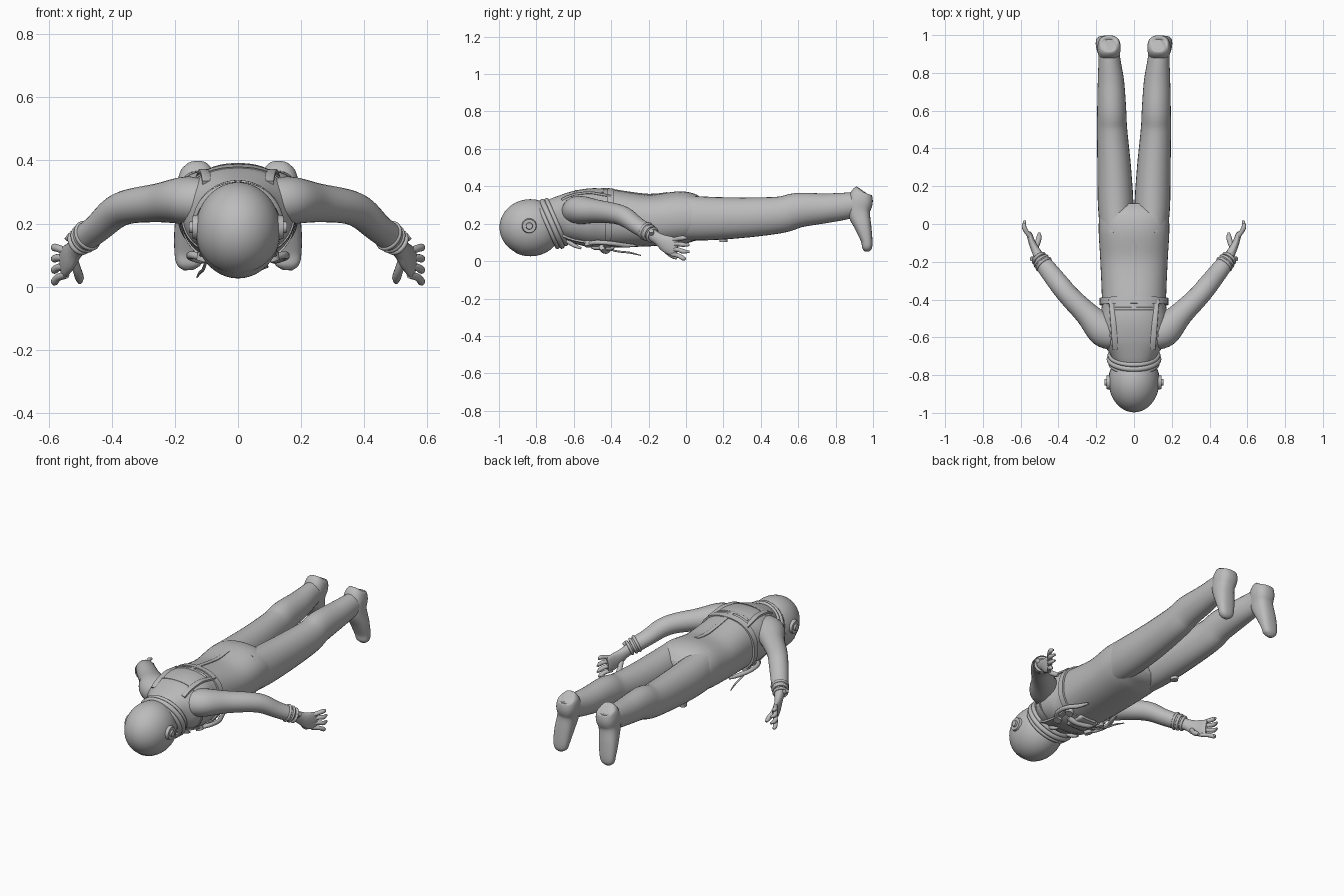
import bpy, bmesh, math
from mathutils import Vector, Matrix

if "Cube" in bpy.data.objects:
    bpy.data.objects.remove(bpy.data.objects["Cube"])

X, Z = Vector((1, 0, 0)), Vector((0, 0, 1))
grey = bpy.data.materials.new("suit grey")
grey.diffuse_color = (0.5, 0.5, 0.5, 1)
grey.use_nodes = True
grey.node_tree.nodes["Principled BSDF"].inputs["Base Color"].default_value = grey.diffuse_color


def finish(name, bm, mirror=False, angle=50):
    bmesh.ops.recalc_face_normals(bm, faces=bm.faces)
    me = bpy.data.meshes.new(name)
    bm.to_mesh(me)
    bm.free()
    me.materials.append(grey)
    ob = bpy.data.objects.new(name, me)
    bpy.context.collection.objects.link(ob)
    if mirror:
        ob.modifiers.new("mirror", 'MIRROR').use_mirror_merge = False
    bpy.ops.object.select_all(action='DESELECT')
    ob.select_set(True)
    bpy.context.view_layer.objects.active = ob
    bpy.ops.object.shade_smooth_by_angle(angle=math.radians(angle))
    return ob


def spline(st, sub):
    """Catmull-Rom interpolation of any equal-length tuples."""
    out = []
    for i in range(len(st) - 1):
        a, b, c, d = st[max(i - 1, 0)], st[i], st[i + 1], st[min(i + 2, len(st) - 1)]
        for k in range(sub):
            t = k / sub
            out.append(tuple(q + 0.5 * t * (r - p + t * (2 * p - 5 * q + 4 * r - s + t * (3 * (q - r) + s - p)))
                             for p, q, r, s in zip(a, b, c, d)))
    return out + [tuple(st[-1])]


def loft(name, st, ref=X, n=28, e=2.0, sub=5, mirror=False):
    """Skin superellipse rings: stations are (x, y, z, half width, half height)."""
    pts = spline(st, sub)
    bm = bmesh.new()
    rings = []
    for i, s in enumerate(pts):
        t = (Vector(pts[min(i + 1, len(pts) - 1)][:3]) - Vector(pts[max(i - 1, 0)][:3])).normalized()
        u = (ref - t * ref.dot(t)).normalized()
        v = t.cross(u)
        ring = []
        for k in range(n):
            c, w = math.cos(2 * math.pi * k / n), math.sin(2 * math.pi * k / n)
            c = math.copysign(abs(c) ** (2 / e), c)
            w = math.copysign(abs(w) ** (2 / e), w)
            ring.append(bm.verts.new(Vector(s[:3]) + u * c * s[3] + v * w * s[4]))
        rings.append(ring)
    for a, b in zip(rings, rings[1:]):
        for k in range(n):
            bm.faces.new((a[k], a[(k + 1) % n], b[(k + 1) % n], b[k]))
    bm.faces.new(rings[0])
    bm.faces.new(rings[-1])
    return finish(name, bm, mirror)


def tube(name, pts, r, mirror=False, ref=X, tip=0.5):
    """Round tube with softened ends."""
    st = [(*p, r, r) for p in pts]
    st[-1] = (*pts[-1], r * tip, r * tip)
    return loft(name, st, ref, 12, 2, 4, mirror)


def ring(name, loc, axis, big, small, mirror=False):
    """Torus around an axis."""
    rot = Vector(axis).to_track_quat('Z', 'Y')
    pts = []
    bm = bmesh.new()
    for i in range(40):
        a = 2 * math.pi * i / 40
        row = []
        for j in range(10):
            b = 2 * math.pi * j / 10
            d = big + small * math.cos(b)
            row.append(bm.verts.new(Vector(loc) + rot @ Vector((d * math.cos(a), d * math.sin(a), small * math.sin(b)))))
        pts.append(row)
    for i in range(40):
        for j in range(10):
            bm.faces.new((pts[i][j], pts[(i + 1) % 40][j], pts[(i + 1) % 40][(j + 1) % 10], pts[i][(j + 1) % 10]))
    return finish(name, bm, mirror)


def disc(name, loc, axis, r, depth, mirror=False):
    bm = bmesh.new()
    m = Matrix.Translation(loc) @ Vector(axis).to_track_quat('Z', 'Y').to_matrix().to_4x4()
    bmesh.ops.create_cone(bm, cap_ends=True, segments=28, radius1=r, radius2=r * 0.85, depth=depth, matrix=m)
    return finish(name, bm, mirror, 35)


# Torso and pelvis
E = 2.3
torso = [(0, -.76, .215, .09, .09), (0, -.69, .232, .125, .11), (0, -.62, .235, .17, .135),
         (0, -.52, .233, .182, .156), (0, -.42, .228, .17, .156), (0, -.2, .217, .178, .138),
         (0, -.02, .232, .187, .141), (0, .07, .228, .172, .115), (0, .11, .228, .09, .08)]
loft("torso", torso, n=48, e=E, sub=6)
fine = spline(torso, 20)


def surf(x, y, side):
    """Point on the back (+1) or chest (-1) of the torso."""
    s = min(fine, key=lambda q: abs(q[1] - y))
    return (x, y, s[2] + side * s[4] * max(0, 1 - abs(x / s[3]) ** E) ** (1 / E))


# Waistband and bib hem wrapped around the torso
for nm, y0, y1, g in (("waistband", -.43, -.385, .012), ("chest_band", -.60, -.585, .005)):
    rows = [s for s in fine if y0 <= s[1] <= y1]
    loft(nm, [(*s[:3], s[3] + g, s[4] + g * .5) for s in rows], n=48, e=E, sub=1)

# Shoulder straps and the central seam strip
for nm, side in (("back_strap", 1), ("front_strap", -1)):
    path = [surf(.118 - .02 * i / 8, -.40 - .033 * i, side) for i in range(9)]
    loft(nm, [(*p, .016, .007) for p in path], n=12, e=4, sub=2, mirror=True)
loft("back_seam", [(*surf(0, -.45 + .05 * i, 1), .014, .005) for i in range(8)], n=12, e=4, sub=2)
loft("back_hem", [(*surf(-.1 + .02 * i, -.448, 1), .008, .005) for i in range(11)],
     ref=Vector((0, 1, 0)), n=12, e=3, sub=2)

# Legs and feet
loft("leg", [(.093, -.05, .235, .085, .12), (.097, .1, .228, .094, .117), (.105, .3, .232, .089, .108),
             (.116, .5, .247, .08, .098), (.118, .6, .272, .077, .093), (.122, .75, .283, .07, .079),
             (.13, .87, .297, .058, .07), (.133, .95, .315, .052, .055)], mirror=True)
loft("foot", [(.13, .945, .376, .03, .035), (.13, .94, .365, .052, .055), (.132, .932, .32, .061, .067),
              (.138, .925, .26, .055, .06), (.148, .948, .18, .054, .044), (.154, .966, .11, .048, .031),
              (.157, .968, .07, .038, .026), (.157, .968, .052, .015, .012)], e=2.5, mirror=True)

# Sleeves
loft("arm", [(.09, -.6, .265, .07, .07), (.16, -.565, .273, .076, .086), (.25, -.475, .266, .062, .064),
             (.34, -.385, .255, .055, .056), (.39, -.325, .235, .052, .054), (.44, -.262, .19, .045, .05),
             (.488, -.2, .152, .043, .045)], ref=Z, mirror=True)
arm_dir = (.6, .7, -.4)
for i, r in enumerate((.043, .04, .036)):
    ring("wrist_cuff", (.478 + .013 * i, -.213 + .016 * i, .161 - .01 * i), arm_dir, r, .008, True)
disc("wrist_gauge", (.535, -.185, .155), (.8, 0, .6), .014, .022, True)

# Hands
loft("palm", [(.488, -.2, .152, .034, .034), (.515, -.15, .12, .033, .024), (.537, -.105, .092, .046, .019),
              (.552, -.06, .076, .05, .015), (.556, -.045, .073, .04, .009)], ref=Z, n=20, mirror=True)
fingers = [("index_finger", .037, .013, -.002), ("middle_finger", .063, .05, .018),
           ("ring_finger", .089, .086, .018), ("little_finger", .112, .122, .004)]
for nm, z0, z1, y1 in fingers:
    tube(nm, [(.545, -.075, z0), (.57, -.04, (z0 + z1) / 2 + .004), (.582, -.015, z1 + .002), (.578, y1, z1)],
         .012, True, Z)
tube("thumb", [(.522, -.13, .085), (.51, -.1, .05), (.503, -.07, .028), (.502, -.048, .014)], .014, True, Z)

# Helmet with visor shell, ear discs and neck rings
hc, hr = Vector((0, -.832, .18)), Vector((.134, .165, .151))
for nm, k in (("helmet", 1.0), ("visor", 1.02)):
    bm = bmesh.new()
    bmesh.ops.create_uvsphere(bm, u_segments=64, v_segments=40, radius=1,
                              matrix=Matrix.Rotation(math.pi / 2, 4, 'Y'))
    if k > 1:
        # keep only the wedge facing the chest side
        cut = [f for f in bm.faces if not -2.1 < math.atan2(f.calc_center_median().z, f.calc_center_median().y) < -.5]
        bmesh.ops.delete(bm, geom=cut, context='FACES')
    for v in bm.verts:
        v.co = Vector([hc[i] + v.co[i] * hr[i] * k for i in range(3)])
    finish(nm, bm)
disc("ear_disc", (.133, -.838, .188), (1, 0, 0), .042, .024, True)
disc("ear_knob", (.147, -.838, .188), (1, 0, 0), .02, .016, True)
neck = Vector((0, .915, .4))
for i, (r, s) in enumerate(((.124, .012), (.13, .015), (.128, .012))):
    ring("neck_ring", Vector((0, -.738, .19)) + neck * .024 * i, neck, r, s)

# Chest fittings, hoses, loose cord and thigh valve
loft("chest_pack", [(0, -.5, .085, .05, .012), (0, -.49, .08, .06, .02), (0, -.4, .077, .06, .02),
                    (0, -.39, .08, .05, .012)], n=24, e=5, sub=2)
for y in (-.52, -.42):
    disc("hose_socket", (.105, y, .098), (.3, 0, -1), .026, .04, True)
tube("chest_hose", [(.1, -.53, .09), (.145, -.48, .1), (.15, -.4, .095), (.12, -.33, .085), (.1, -.27, .083)],
     .012, True)
tube("cross_hose", [(.09, -.45, .075), (.04, -.44, .058), (-.03, -.42, .058), (-.07, -.4, .08)], .016, ref=Z)
tube("loose_cord", [(-.1, -.47, .085), (-.11, -.38, .055), (-.12, -.3, .045), (-.13, -.24, .03)], .005)
tube("collar_tab", [(.06, -.64, .11), (.065, -.6, .085), (.07, -.56, .068)], .011, True)
disc("thigh_valve", (-.12, .2, .115), (0, 0, -1), .024, .026)
